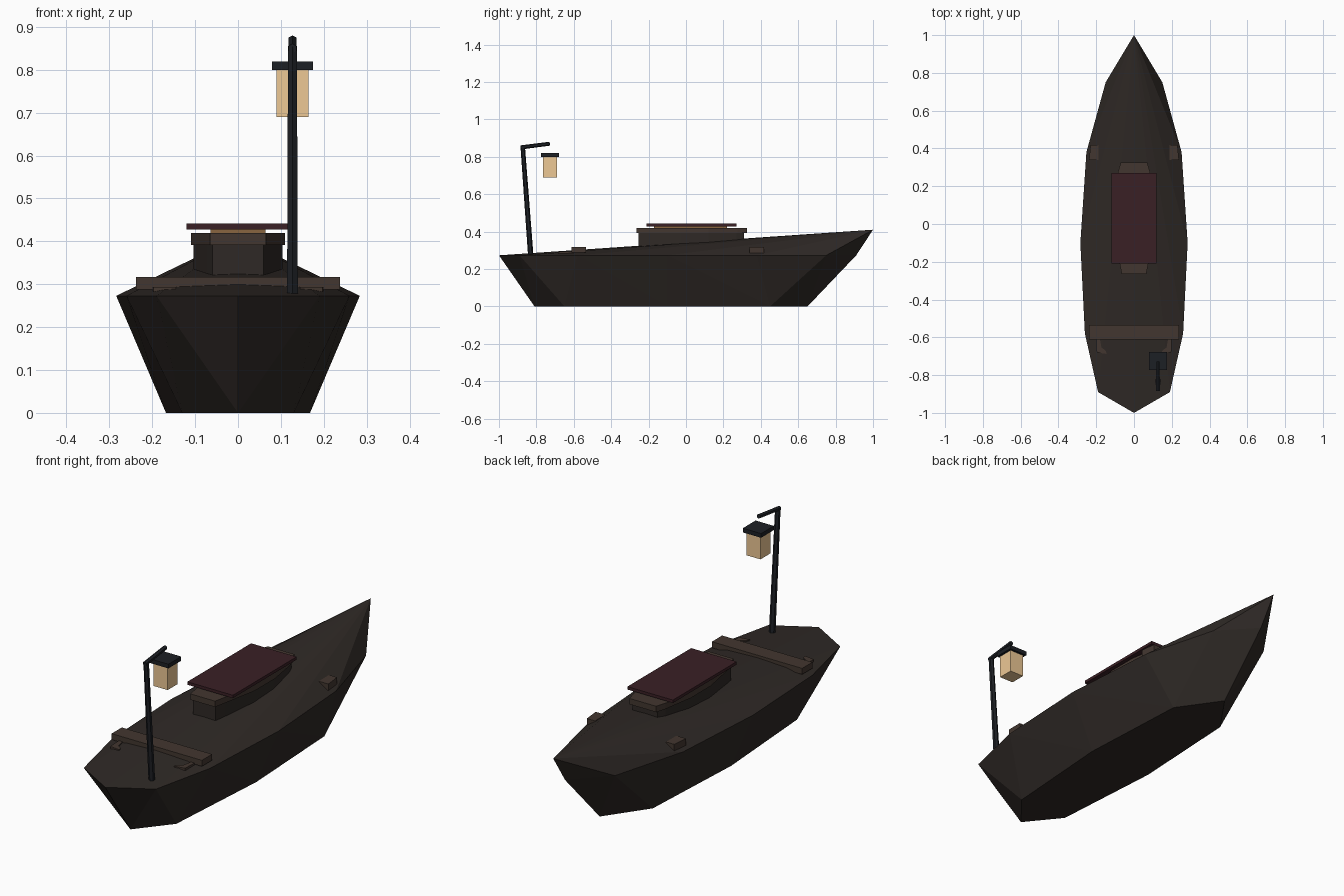
import bpy, bmesh, math
from mathutils import Vector

if "Cube" in bpy.data.objects:
    bpy.data.objects.remove(bpy.data.objects["Cube"])


def material(name, rgb):
    m = bpy.data.materials.new(name)
    m.diffuse_color = (*rgb, 1)
    m.use_nodes = True
    m.node_tree.nodes["Principled BSDF"].inputs["Base Color"].default_value = m.diffuse_color
    return m


HULL = material("dark_timber", (0.028, 0.022, 0.019))
WOOD = material("brown_timber", (0.055, 0.037, 0.029))
ROOF = material("red_roof", (0.042, 0.014, 0.018))
IRON = material("black_iron", (0.012, 0.014, 0.018))
GLOW = material("amber_glass", (0.85, 0.58, 0.30))
AMBER = material("amber_trim", (0.25, 0.13, 0.05))


def finish(name, bm, mat):
    bmesh.ops.recalc_face_normals(bm, faces=bm.faces[:])
    me = bpy.data.meshes.new(name)
    bm.to_mesh(me)
    bm.free()
    me.materials.append(mat)
    ob = bpy.data.objects.new(name, me)
    bpy.context.collection.objects.link(ob)
    return ob


def prism(name, outline, z0, z1, mat):
    bm = bmesh.new()
    low = bm.faces.new([bm.verts.new((x, y, z0)) for x, y in outline])
    ext = bmesh.ops.extrude_face_region(bm, geom=[low], use_keep_orig=True)
    for v in ext["geom"]:
        if isinstance(v, bmesh.types.BMVert):
            v.co.z = z1
    return finish(name, bm, mat)


def box(name, x0, x1, y0, y1, z0, z1, mat):
    return prism(name, [(x0, y0), (x1, y0), (x1, y1), (x0, y1)], z0, z1, mat)


def rod(name, a, b, r0, r1, mat, sides=6):
    a, b = Vector(a), Vector(b)
    bm = bmesh.new()
    bmesh.ops.create_cone(bm, cap_ends=True, segments=sides, radius1=r0,
                          radius2=r1, depth=(b - a).length)
    ob = finish(name, bm, mat)
    ob.location = (a + b) / 2
    ob.rotation_euler = (b - a).to_track_quat('Z', 'Y').to_euler()
    return ob


def mirrored(half):
    return half + [(-x, y) for x, y in reversed(half) if x > 0]


# Hull: faceted skin stretched over the rim, the keel outline and the raised bow
rim = mirrored([(0, -1), (0.19, -0.89), (0.26, -0.58), (0.284, -0.10),
                (0.252, 0.38), (0.15, 0.75), (0, 0.91)])
keel = mirrored([(0, -0.81), (0.13, -0.65), (0.168, -0.10), (0.14, 0.45), (0, 0.65)])
bm = bmesh.new()
for ring, z in ((rim, 0.273), (keel, 0.0)):
    for x, y in ring:
        bm.verts.new((x, y, z))
bm.verts.new((0, 1, 0.41))
bmesh.ops.convex_hull(bm, input=bm.verts[:])
finish("hull", bm, HULL)

# Cabin with tapered ends, trim band, window strip and roof
cabin = [(0.06, -0.255), (0.072, -0.20), (0.104, -0.03), (0.104, 0.12),
         (0.08, 0.27), (0.066, 0.31)]
band = [(0.065, -0.265), (0.077, -0.205), (0.11, -0.03), (0.11, 0.12),
        (0.085, 0.275), (0.07, 0.325)]
prism("cabin", mirrored(cabin), 0.28, 0.395, HULL)
prism("cabin_trim", mirrored(band), 0.392, 0.42, WOOD)
box("window_strip", -0.064, 0.064, -0.17, 0.22, 0.418, 0.429, AMBER)
box("roof", -0.12, 0.12, -0.21, 0.27, 0.428, 0.442, ROOF)

# Bench across the stern
box("bench", -0.238, 0.238, -0.612, -0.535, 0.288, 0.317, WOOD)

# Bench knees and side cleats on both sides
knee = [(0.20, -0.60), (0.197, -0.68), (0.145, -0.688), (0.15, -0.67),
        (0.172, -0.655), (0.182, -0.60)]
cleat = [(0.188, 0.34), (0.238, 0.34), (0.23, 0.418), (0.187, 0.418)]
for side, s in (("left", -1), ("right", 1)):
    prism(side + "_knee", [(s * x, y) for x, y in knee], 0.275, 0.294, WOOD)
    prism(side + "_cleat", [(s * x, y) for x, y in cleat], 0.285, 0.317, WOOD)

# Lamp post, arm and hanging lantern
X = 0.127
rod("lamp_post", (X, -0.83, 0.27), (X, -0.873, 0.855), 0.0145, 0.012, IRON)
rod("lamp_arm", (X, -0.883, 0.85), (X, -0.728, 0.87), 0.011, 0.0105, IRON)
box("lantern_cap", X - 0.048, X + 0.048, -0.774, -0.678, 0.80, 0.82, IRON)
box("lantern_glass", X - 0.037, X + 0.037, -0.764, -0.689, 0.69, 0.801, GLOW)
